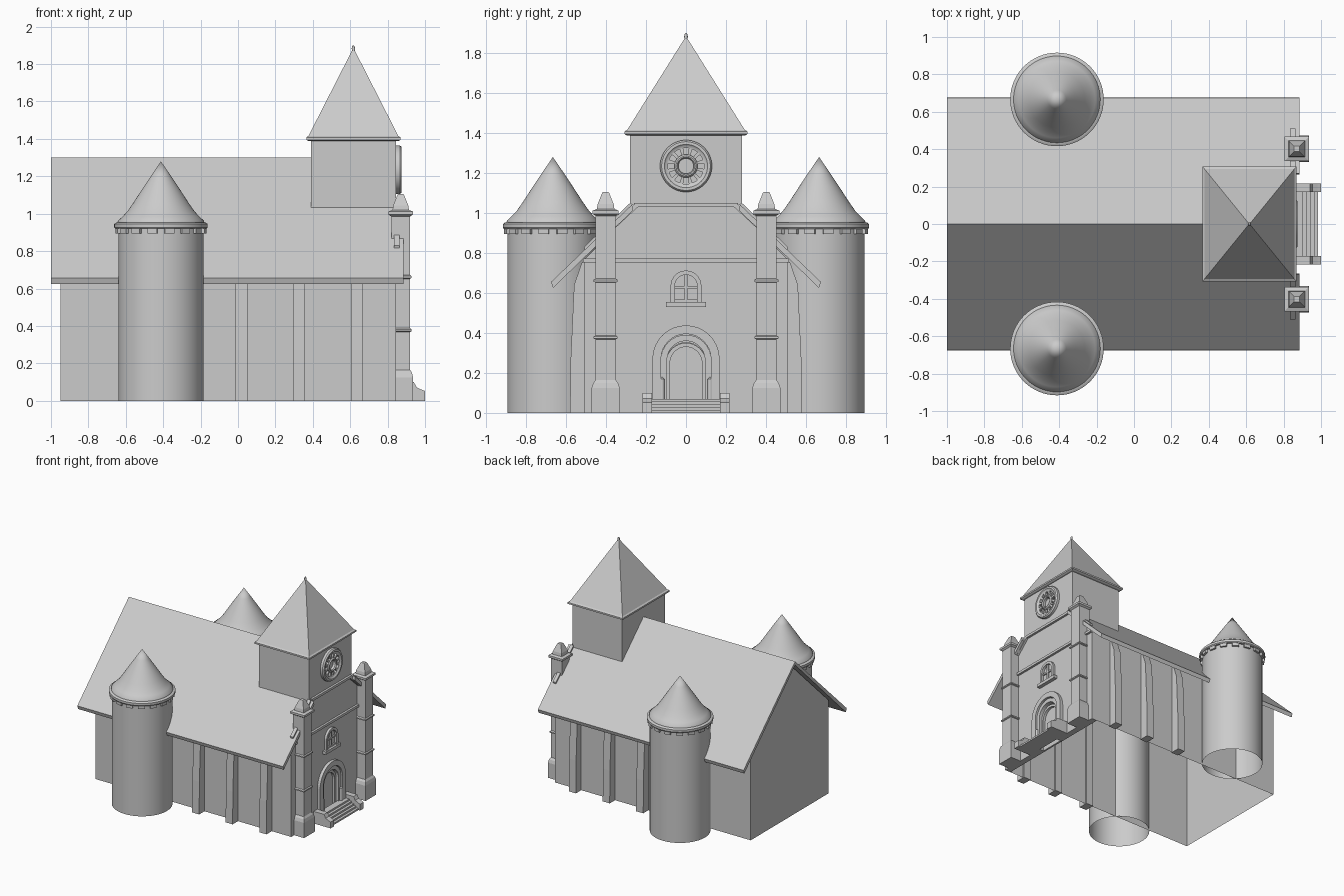
import bpy, bmesh
from math import sin, cos, pi, radians

if "Cube" in bpy.data.objects:
    bpy.data.objects.remove(bpy.data.objects["Cube"])


def finish(name, bm, smooth=False):
    bmesh.ops.recalc_face_normals(bm, faces=bm.faces)
    me = bpy.data.meshes.new(name)
    bm.to_mesh(me)
    bm.free()
    ob = bpy.data.objects.new(name, me)
    bpy.context.collection.objects.link(ob)
    if smooth:
        bpy.ops.object.select_all(action='DESELECT')
        ob.select_set(True)
        bpy.context.view_layer.objects.active = ob
        bpy.ops.object.shade_smooth_by_angle(angle=radians(35))
    return ob


def bridge(bm, rings, closed=False):
    n = len(rings[0])
    pairs = list(zip(rings, rings[1:])) + ([(rings[-1], rings[0])] if closed else [])
    for a, b in pairs:
        for i in range(n):
            j = (i + 1) % n
            bm.faces.new((a[i], a[j], b[j], b[i]))


def extrude(name, pts, a, b, axis='X'):
    """Closed outline pushed from a to b: (y, z) points along X, (x, z) along Y."""
    bm = bmesh.new()
    put = (lambda p, d: (d, p[0], p[1])) if axis == 'X' else (lambda p, d: (p[0], d, p[1]))
    rings = [[bm.verts.new(put(p, d)) for p in pts] for d in (a, b)]
    bridge(bm, rings)
    for r in rings:
        bm.faces.new(r)
    return finish(name, bm)


def box(name, x0, x1, y0, y1, z0, z1):
    return extrude(name, [(y0, z0), (y1, z0), (y1, z1), (y0, z1)], x0, x1)


def stack(name, cx, cy, levels):
    """Stacked rectangles (half x, half y, z)."""
    bm = bmesh.new()
    rings = [[bm.verts.new((cx + i * hx, cy + j * hy, z))
              for i, j in ((-1, -1), (1, -1), (1, 1), (-1, 1))] for hx, hy, z in levels]
    bridge(bm, rings)
    bm.faces.new(rings[0])
    bm.faces.new(rings[-1])
    return finish(name, bm)


def lathe(name, prof, loc, axis='Z', closed=False, n=48):
    """Profile (radius, height) turned around Z or X."""
    bm = bmesh.new()
    rings = []
    for r, h in prof:
        ring = []
        for k in range(n):
            u, v = r * cos(2 * pi * k / n), r * sin(2 * pi * k / n)
            p = (u, v, h) if axis == 'Z' else (h, u, v)
            ring.append(bm.verts.new([a + b for a, b in zip(p, loc)]))
        rings.append(ring)
    bridge(bm, rings, closed)
    bmesh.ops.remove_doubles(bm, verts=bm.verts, dist=1e-5)
    return finish(name, bm, True)


def arch(r, zc, z0, n=16):
    """Round-headed outline from left foot to right foot."""
    return [(-r, z0)] + [(-r * cos(pi * k / n), zc + r * sin(pi * k / n)) for k in range(n + 1)] + [(r, z0)]


def arch_band(name, ro, ri, zc, z0, x0, x1):
    return extrude(name, arch(ro, zc, z0) + arch(ri, zc, z0)[::-1], x0, x1)


FX = 0.845                       # facade plane
SLOPE, RIDGE = 0.955, 1.30


def roof_z(y):
    return RIDGE - SLOPE * abs(y)


# Nave walls, open underneath, with gable back wall
bm = bmesh.new()
sec = [(-.51, 0), (-.51, .77), (0, 1.26), (.51, .77), (.51, 0)]
back = [bm.verts.new((-.95, y, z)) for y, z in sec]
front = [bm.verts.new((FX - .04, y, z)) for y, z in sec]
bm.faces.new(back)
for i in (0, 3):
    bm.faces.new((back[i], back[i + 1], front[i + 1], front[i]))
finish("nave_walls", bm)

# Roof slopes, notched for the clock tower
for s, tag in ((-1, "south"), (1, "north")):
    bm = bmesh.new()
    plan = [(-1, 0), (.40, 0), (.40, .27), (.885, .27), (.885, .675), (-1, .675)]
    rings = [[bm.verts.new((x, s * y * k, roof_z(y) - d)) for x, y in plan]
             for d, k in ((0, 1), (.03, .985))]
    bridge(bm, rings)
    for r in rings:
        bm.faces.new(r)
    finish("roof_" + tag, bm)

# Facade with door opening
outline = [(-.51, 0)] + arch(.10, .26, 0) + [(.51, 0), (.51, .765), (.24, 1.045), (-.24, 1.045), (-.51, .765)]
extrude("facade", outline, FX - .05, FX)
box("facade_cornice", FX - .01, FX + .018, -.515, .515, .753, .773)
box("gable_cornice", FX - .01, FX + .018, -.26, .26, 1.03, 1.05)
for s in (-1, 1):
    extrude("gable_coping", [(s * .24, 1.03), (s * .28, 1.05), (s * .51, .83), (s * .50, .79)], FX - .01, FX + .018)

# Doorway: stepped arches, door leaf, side columns
arch_band("door_outer_arch", .168, .125, .27, .06, FX - .01, FX + .025)
arch_band("door_inner_arch", .126, .095, .265, .05, FX - .03, FX + .01)
arch_band("door_frame", .10, .08, .25, .05, FX - .05, FX - .015)
extrude("door_leaf", arch(.099, .255, .0), FX - .05, FX - .035)
for s in (-1, 1):
    lathe("door_column", [(0, .05), (.012, .05), (.012, .17), (0, .18)], (FX + .015, s * .12, 0), n=12)
    box("door_plinth", FX - .01, FX + .035, s * .145 - .025, s * .145 + .025, 0, .07)

# Entrance steps with side walls
for i in range(5):
    box("step", FX, .985 - .021 * i, -.172, .172, 0, .014 * (i + 1))
for s in (-1, 1):
    y0, y1 = sorted((s * .17, s * .217))
    extrude("step_side_wall", [(FX, 0), (1, 0), (1, .052), (.98, .06), (.955, .072), (.94, .10), (FX, .10)],
            y0, y1, 'Y')

# Small arched window
arch_band("window_frame", .077, .056, .635, .555, FX - .01, FX + .02)
box("window_sill", FX - .01, FX + .03, -.10, .10, .53, .555)
box("window_post", FX - .01, FX + .012, -.007, .007, .555, .69)
box("window_bar", FX - .01, FX + .012, -.057, .057, .622, .634)
box("window_base_rail", FX - .01, FX + .012, -.057, .057, .555, .567)

# Corner pilasters
prof = [(.066, .07, 0), (.066, .07, .125), (.06, .062, .15), (.05, .05, .165),
        (.05, .05, .368), (.058, .06, .372), (.058, .06, .382), (.05, .05, .388),
        (.05, .05, .652), (.058, .06, .656), (.058, .06, .666), (.05, .05, .672),
        (.05, .05, .985), (.065, .065, .995), (.065, .065, 1.012), (.044, .044, 1.02),
        (.04, .04, 1.045), (.018, .018, 1.10), (.014, .014, 1.105)]
for s in (-1, 1):
    stack("pilaster", .87, s * .402, prof)

# Side buttresses
for s in (-1, 1):
    for x in (.018, .325, .635):
        bm = bmesh.new()
        sec = [(.50, 0), (.58, 0), (.577, .27), (.56, .64), (.52, .755), (.50, .76)]
        rings = [[bm.verts.new((x + d, s * y, z)) for y, z in sec] for d in (-.032, .032)]
        bridge(bm, rings)
        for r in rings:
            bm.faces.new(r)
        finish("buttress", bm)

# Clock tower and its pyramid roof
TX = .617
stack("clock_tower", TX, 0, [(.228, .28, 1.0), (.228, .28, 1.40)])
stack("tower_spire", TX, 0, [(.24, .295, 1.388), (.252, .308, 1.395), (.252, .308, 1.408),
                             (.24, .294, 1.416), (.006, .006, 1.875)])
lathe("finial", [(0, 1.85), (.008, 1.86), (.009, 1.885), (.006, 1.897), (0, 1.9)], (TX, 0, 0), n=12)

# Rose window: rims, hub and spokes
c = (FX, 0, 1.235)
lathe("rose_outer_rim", [(.13, -.01), (.13, .02), (.122, .03), (.108, .03), (.10, .022), (.09, .02), (.09, -.01)],
      c, 'X', True)
lathe("rose_hub", [(.058, -.01), (.058, .02), (.05, .028), (.044, .028), (.038, .02), (.038, -.01)], c, 'X', True)
for k in range(12):
    a = 2 * pi * (k + .5) / 12
    pts = [(r * cos(a) - w * sin(a), 1.235 + r * sin(a) + w * cos(a))
           for r, w in ((.05, -.006), (.10, -.01), (.10, .01), (.05, .006))]
    extrude("rose_spoke", pts, FX - .01, FX + .02)

# Round side towers with flared cone roofs and corbels
for s in (-1, 1):
    loc = (-.412, s * .666, 0)
    lathe("round_tower", [(.228, 0), (.228, .93)], loc, n=64)
    lathe("round_tower_roof", [(.226, .92), (.245, .92), (.25, .927), (.25, .945), (.24, .952), (.232, .953),
                               (.23, .962), (.205, .985), (.18, 1.012), (.15, 1.055), (.10, 1.132),
                               (.05, 1.207), (0, 1.28)], loc, n=64)
    for k in range(16):
        ob = box("corbel", .215, .243, -.026, .026, .895, .925)
        ob.location = loc
        ob.rotation_euler.z = 2 * pi * (k + .5) / 16
